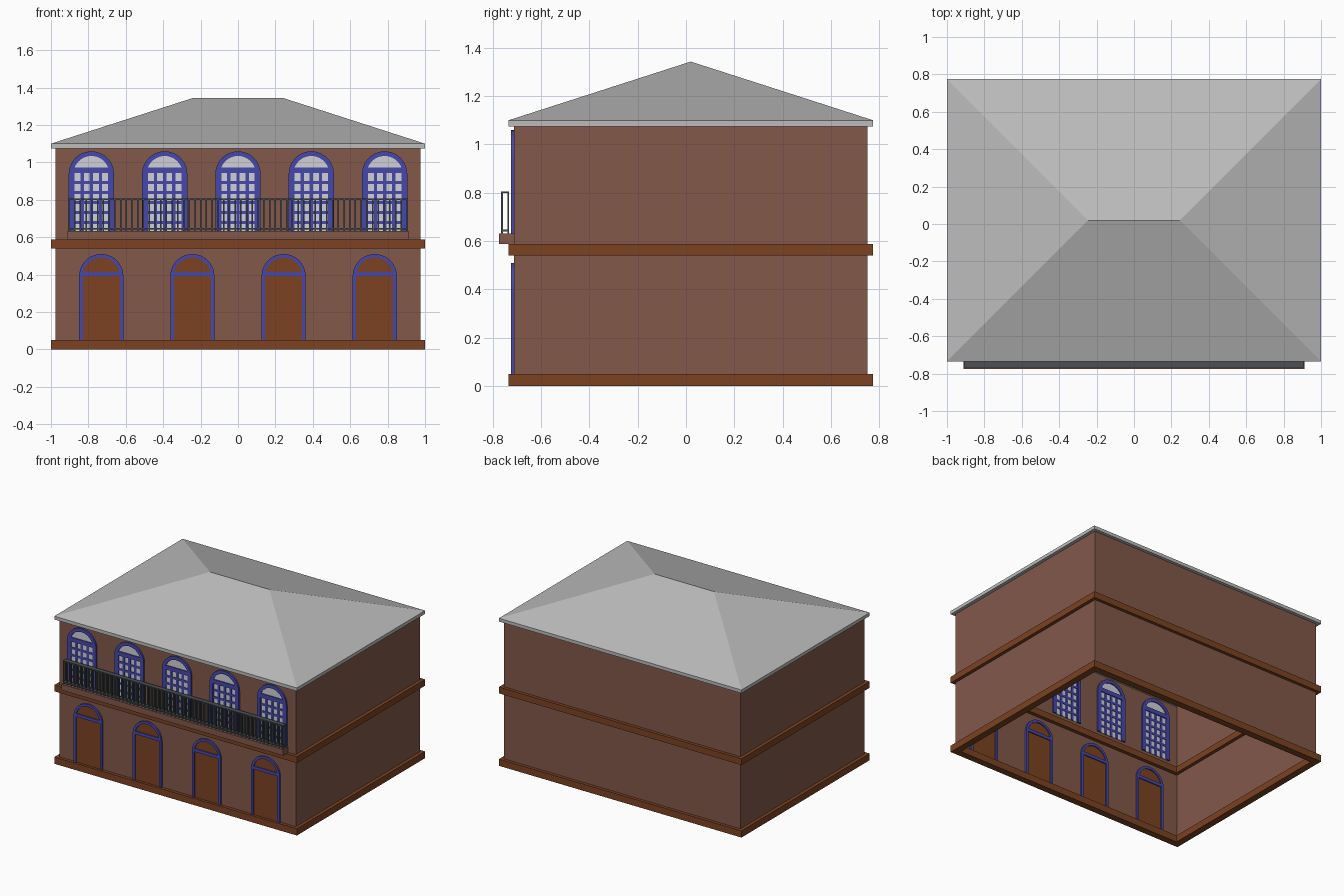
import bpy, bmesh, math

if "Cube" in bpy.data.objects:
    bpy.data.objects.remove(bpy.data.objects["Cube"])

def srgb(r, g, b):
    f = lambda c: ((c / 255 + 0.055) / 1.055) ** 2.4 if c > 10 else c / 255 / 12.92
    return (f(r), f(g), f(b), 1.0)

def material(name, *rgb):
    m = bpy.data.materials.new(name)
    m.diffuse_color = srgb(*rgb)
    m.use_nodes = True
    m.node_tree.nodes["Principled BSDF"].inputs["Base Color"].default_value = m.diffuse_color
    return m

WALL = material("plaster_brown", 130, 88, 74)
TRIM = material("wood_brown", 124, 66, 34)
ROOF = material("roof_grey", 188, 188, 188)
BLUE = material("frame_blue", 70, 72, 170)
GLASS = material("glass_pale", 208, 208, 216)
IRON = material("iron_grey", 72, 80, 84)

YC = 0.02            # house centre in y
FRONT = -0.712       # plane of the front wall

def finish(bm, name, mat, thick=0.0):
    me = bpy.data.meshes.new(name)
    bm.to_mesh(me)
    bm.free()
    ob = bpy.data.objects.new(name, me)
    bpy.context.collection.objects.link(ob)
    me.materials.append(mat)
    if thick:
        mod = ob.modifiers.new("thickness", 'SOLIDIFY')
        mod.thickness = thick
        mod.offset = 0
    return ob

def rect_corners(bm, hx, hy, z):
    return [bm.verts.new((sx * hx, YC + sy * hy, z))
            for sx, sy in ((-1, -1), (1, -1), (1, 1), (-1, 1))]

def bridge(bm, a, b):
    for i in range(4):
        j = (i + 1) % 4
        bm.faces.new((a[i], a[j], b[j], b[i]))

def ring(name, mat, z0, z1, t=0.05):
    """Hollow rectangular band running round the house."""
    bm = bmesh.new()
    loops = [rect_corners(bm, 1 - d, 0.755 - d, z)
             for d, z in ((0, z0), (0, z1), (t, z1), (t, z0))]
    for k in range(4):
        bridge(bm, loops[k], loops[(k + 1) % 4])
    return finish(bm, name, mat)

def add_box(bm, x0, x1, y0, y1, z0, z1):
    v = [[bm.verts.new((x, y, z)) for x, y in
          ((x0, y0), (x1, y0), (x1, y1), (x0, y1))] for z in (z0, z1)]
    bridge(bm, v[0], v[1])
    bm.faces.new(v[0][::-1])
    bm.faces.new(v[1])

def sheet(bm, pts):
    """Flat face on the front wall; points run anticlockwise in x, z."""
    bm.faces.new([bm.verts.new((x, FRONT, z)) for x, z in pts])

def rect(bm, x0, x1, z0, z1):
    sheet(bm, ((x0, z0), (x1, z0), (x1, z1), (x0, z1)))

def arch(cx, r, base, spring, n=20):
    arc = [(cx + r * math.cos(math.pi * i / n), spring + r * math.sin(math.pi * i / n))
           for i in range(n + 1)]
    return [(cx + r, base)] + arc + [(cx - r, base)]

def arch_frame(bm, cx, r_out, r_in, base, spring):
    pairs = list(zip(arch(cx, r_out, base, spring), arch(cx, r_in, base, spring)))
    rows = [[bm.verts.new((x, FRONT, z)) for x, z in p] for p in pairs]
    for (a, b), (c, d) in zip(rows, rows[1:]):
        bm.faces.new((a, c, d, b))

# Walls: open shell
bm = bmesh.new()
bridge(bm, rect_corners(bm, 0.975, 0.732, 0.01), rect_corners(bm, 0.975, 0.732, 1.09))
finish(bm, "walls", WALL)

# Bands and eave
ring("base_band", TRIM, 0.0, 0.05)
ring("floor_band", TRIM, 0.54, 0.587)
ring("eave", ROOF, 1.075, 1.10)

# Hipped roof
bm = bmesh.new()
c = rect_corners(bm, 1, 0.755, 1.10)
left, right = [bm.verts.new((x, YC, 1.343)) for x in (-0.245, 0.245)]
for f in ((c[0], c[1], right, left), (c[1], c[2], right),
          (c[2], c[3], left, right), (c[3], c[0], left)):
    bm.faces.new(f)
finish(bm, "hip_roof", ROOF)

# Ground floor doors
frames, panels = bmesh.new(), bmesh.new()
for cx in (-0.731, -0.244, 0.244, 0.731):
    arch_frame(frames, cx, 0.118, 0.099, 0.045, 0.392)
    rect(frames, cx - 0.105, cx + 0.105, 0.392, 0.415)
    sheet(panels, arch(cx, 0.105, 0.045, 0.392))
finish(frames, "door_frames", BLUE, 0.024)
finish(panels, "door_panels", TRIM, 0.008)

# Upper windows: frame, glazing bars and glass
frames, bars, glass = bmesh.new(), bmesh.new(), bmesh.new()
Z0, Z1 = 0.625, 0.945
for cx in (-0.784, -0.392, 0, 0.392, 0.784):
    arch_frame(frames, cx, 0.121, 0.096, Z0, 0.938)
    rect(frames, cx - 0.1, cx + 0.1, 0.942, 0.973)
    sheet(glass, arch(cx, 0.1, Z0, 0.938))
    for i in range(5):
        x = cx + (i - 2) * 0.049
        rect(bars, x - 0.009, x + 0.009, Z0, Z1)
    for i in range(1, 6):
        z = Z0 + (Z1 - Z0) * i / 6
        rect(bars, cx - 0.1, cx + 0.1, z - 0.008, z + 0.008)
finish(frames, "window_frames", BLUE, 0.024)
finish(bars, "window_bars", BLUE, 0.016)
finish(glass, "window_glass", GLASS, 0.008)

# Balcony slab
bm = bmesh.new()
add_box(bm, -0.912, 0.912, -0.775, FRONT, 0.587, 0.632)
finish(bm, "balcony_slab", WALL)

# Balcony railing: rails and two rows of bars
bm = bmesh.new()
add_box(bm, -0.908, 0.908, -0.766, -0.732, 0.798, 0.806)
add_box(bm, -0.908, 0.908, -0.766, -0.732, 0.640, 0.648)
N = 60
for i in range(N):
    x = -0.904 + 1.808 * i / (N - 1)
    for y in (-0.762, -0.736):
        add_box(bm, x - 0.004, x + 0.004, y - 0.004, y + 0.004, 0.632, 0.80)
finish(bm, "balcony_railing", IRON)
